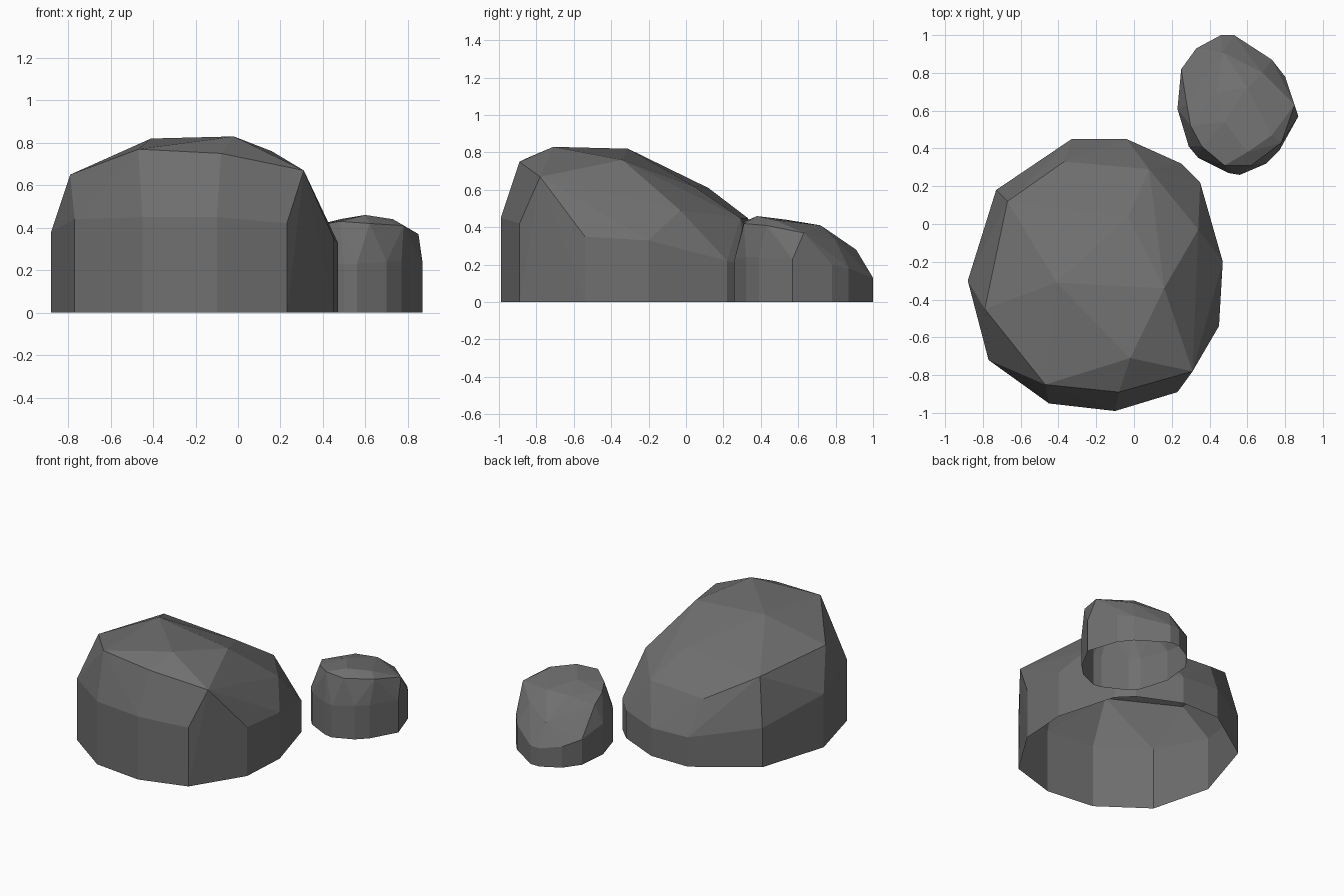
import bpy
import bmesh
import math

# Remove the default object
default_cube = bpy.data.objects.get("Cube")
if default_cube is not None:
    bpy.data.objects.remove(default_cube, do_unlink=True)


def make_material(name, grey):
    """Plain matt material of a single grey."""
    colour = (grey, grey, grey, 1.0)
    material = bpy.data.materials.new(name)
    material.use_nodes = True
    material.diffuse_color = colour
    shader = material.node_tree.nodes["Principled BSDF"]
    shader.inputs["Base Color"].default_value = colour
    shader.inputs["Roughness"].default_value = 0.9
    return material


def make_boulder(name, shoulder, crown, material):
    """Faceted boulder: upright walls from the ground up to the shoulder,
    then broad facets over the crown; the underside is left open."""
    mesh = bpy.data.meshes.new(name)
    bm = bmesh.new()
    for x, y, z in shoulder:
        bm.verts.new((x, y, 0))
        bm.verts.new((x, y, z))
    for point in crown:
        bm.verts.new(point)

    # Wrap the corner points, then drop any that ended up inside
    hull = bmesh.ops.convex_hull(bm, input=bm.verts[:])
    inside = [v for v in bm.verts if not v.link_faces]
    bmesh.ops.delete(bm, geom=inside, context="VERTS")

    # Open the underside
    underside = [f for f in bm.faces if all(v.co.z < 0.001 for v in f.verts)]
    bmesh.ops.delete(bm, geom=underside, context="FACES")

    # Merge nearly flat neighbours into larger facets
    bmesh.ops.dissolve_limit(bm, angle_limit=math.radians(2),
                             verts=bm.verts[:], edges=bm.edges[:])
    for face in bm.faces:
        face.smooth = False
    bm.to_mesh(mesh)
    bm.free()
    mesh.materials.append(material)
    boulder = bpy.data.objects.new(name, mesh)
    bpy.context.scene.collection.objects.link(boulder)
    return boulder


stone = make_material("dark grey stone", 0.16)

# Large boulder: steep at the front, sloping down to the back
large_shoulder = [
    (-.88, -.3, .38), (-.73, .18, .28), (-.33, .45, .21), (-.04, .45, .2),
    (.25, .32, .2), (.35, .22, .22), (.47, -.2, .33), (.45, -.54, .35),
    (.23, -.89, .42), (-.1, -.99, .45), (-.45, -.95, .45), (-.77, -.72, .44),
]
large_crown = [
    (-.79, -.45, .65), (-.47, -.85, .77), (-.08, -.89, .75), (.31, -.78, .67),
    (-.02, -.71, .83), (.16, -.34, .76), (.34, -.03, .49), (-.41, -.31, .82),
    (-.03, .04, .62), (.08, .29, .45), (-.37, .33, .45), (-.67, .12, .61),
]
make_boulder("large_boulder", large_shoulder, large_crown, stone)

# Small boulder: rounder, also lower at the back
small_shoulder = [
    (.23, .61, .22), (.25, .82, .18), (.33, .93, .15), (.46, 1, .13),
    (.53, 1, .13), (.73, .87, .18), (.8, .78, .2), (.87, .57, .23),
    (.77, .39, .24), (.7, .32, .24), (.56, .26, .23), (.5, .27, .23),
    (.34, .35, .23), (.29, .41, .23),
]
small_crown = [
    (.85, .63, .37), (.78, .43, .41), (.62, .31, .42), (.48, .31, .43),
    (.6, .38, .46), (.73, .47, .44), (.48, .54, .44), (.6, .72, .41),
    (.44, .7, .4), (.28, .63, .35), (.3, .52, .39), (.47, .91, .28),
    (.68, .8, .33), (.36, .41, .41),
]
make_boulder("small_boulder", small_shoulder, small_crown, stone)
